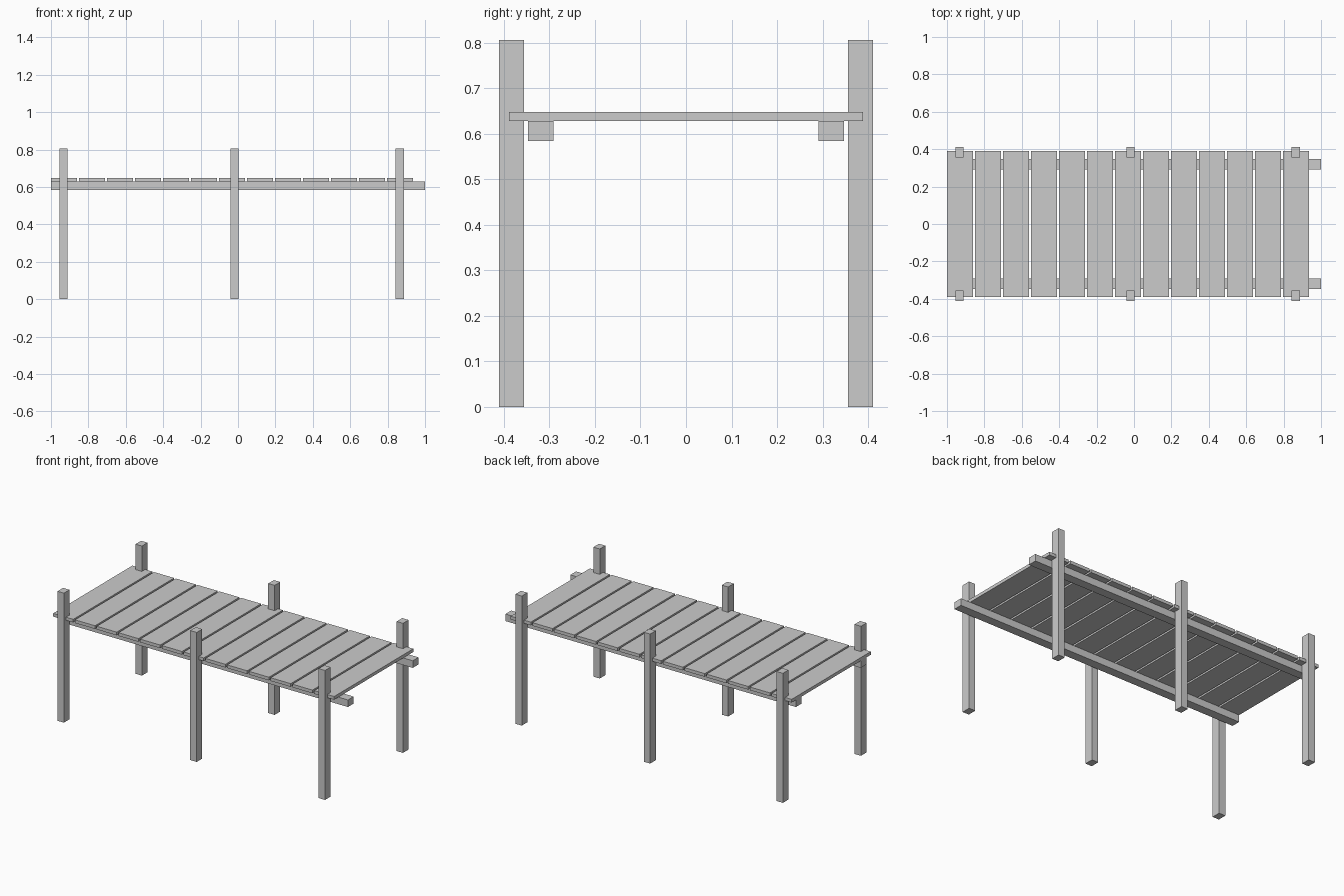
import bpy

if "Cube" in bpy.data.objects:
    bpy.data.objects.remove(bpy.data.objects["Cube"])


def box(name, x, y, z):
    """Axis-aligned box from (min, max) ranges."""
    bpy.ops.mesh.primitive_cube_add(size=1, location=[(a + b) / 2 for a, b in (x, y, z)])
    ob = bpy.context.object
    ob.name = name
    ob.scale = [b - a for a, b in (x, y, z)]
    bpy.ops.object.transform_apply(location=False, rotation=False, scale=True)
    return ob


DECK_BOTTOM, DECK_TOP = 0.628, 0.648

# Deck planks, with narrow gaps; the beams run on past the last one
for i in range(13):
    x = -1 + i * 0.1497
    box(f"plank_{i + 1}", (x, x + 0.138), (-0.389, 0.389), (DECK_BOTTOM, DECK_TOP))

for side, s in (("front", -1), ("back", 1)):
    # Long support beam under the planks
    box(f"{side}_beam", (-1, 1), sorted((s * 0.291, s * 0.347)), (0.584, DECK_BOTTOM))
    # Upright posts
    for i, x in enumerate((-0.933, -0.019, 0.865)):
        box(f"{side}_post_{i + 1}", (x - 0.022, x + 0.022),
            sorted((s * 0.356, s * 0.411)), (0, 0.806))
